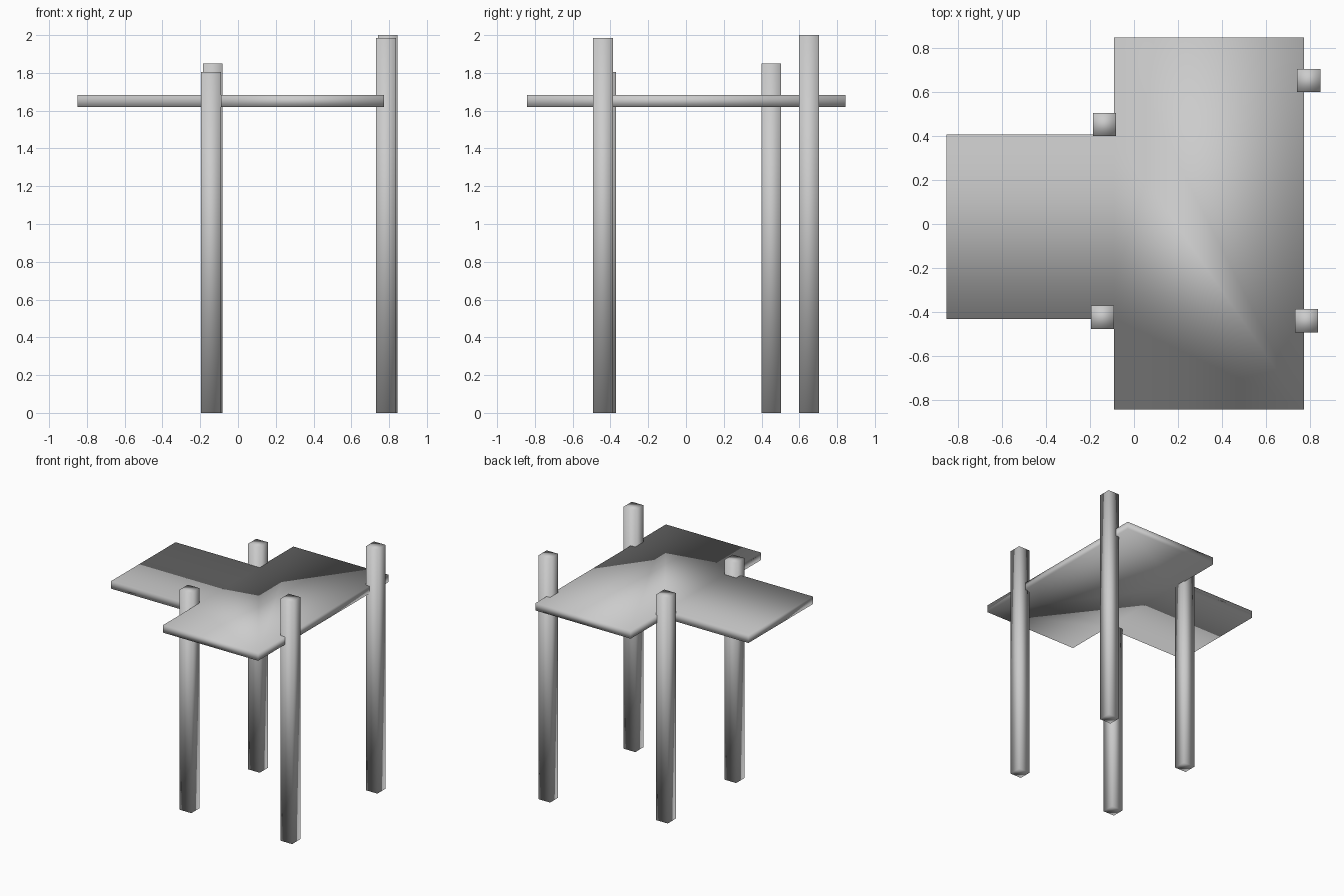
import bpy, bmesh

if "Cube" in bpy.data.objects:
    bpy.data.objects.remove(bpy.data.objects["Cube"])


def prism(name, outline, z0, z1):
    """Extrude a counter-clockwise outline from z0 to z1, smooth shaded."""
    bm = bmesh.new()
    base = bm.faces.new([bm.verts.new((x, y, z0)) for x, y in outline])
    top = bmesh.ops.extrude_face_region(bm, geom=[base], use_keep_orig=True)["geom"]
    for v in top:
        if isinstance(v, bmesh.types.BMVert):
            v.co.z = z1
    bmesh.ops.recalc_face_normals(bm, faces=bm.faces)
    for f in bm.faces:
        f.smooth = True
    mesh = bpy.data.meshes.new(name)
    bm.to_mesh(mesh)
    bm.free()
    obj = bpy.data.objects.new(name, mesh)
    bpy.context.collection.objects.link(obj)
    return obj


# T-shaped platform
prism("platform", [
    (-0.85, -0.43), (-0.09, -0.43), (-0.09, -0.842), (0.772, -0.842),
    (0.772, 0.845), (-0.09, 0.845), (-0.09, 0.405), (-0.85, 0.405),
], 1.62, 1.682)

# Square posts: centre x, centre y, height
H = 0.0525
posts = {
    "back_left_post": (-0.134, 0.451, 1.85),
    "front_left_post": (-0.143, -0.423, 1.805),
    "back_right_post": (0.793, 0.651, 2.0),
    "front_right_post": (0.783, -0.439, 1.985),
}
for name, (x, y, height) in posts.items():
    prism(name, [(x - H, y - H), (x + H, y - H), (x + H, y + H), (x - H, y + H)], 0, height)
